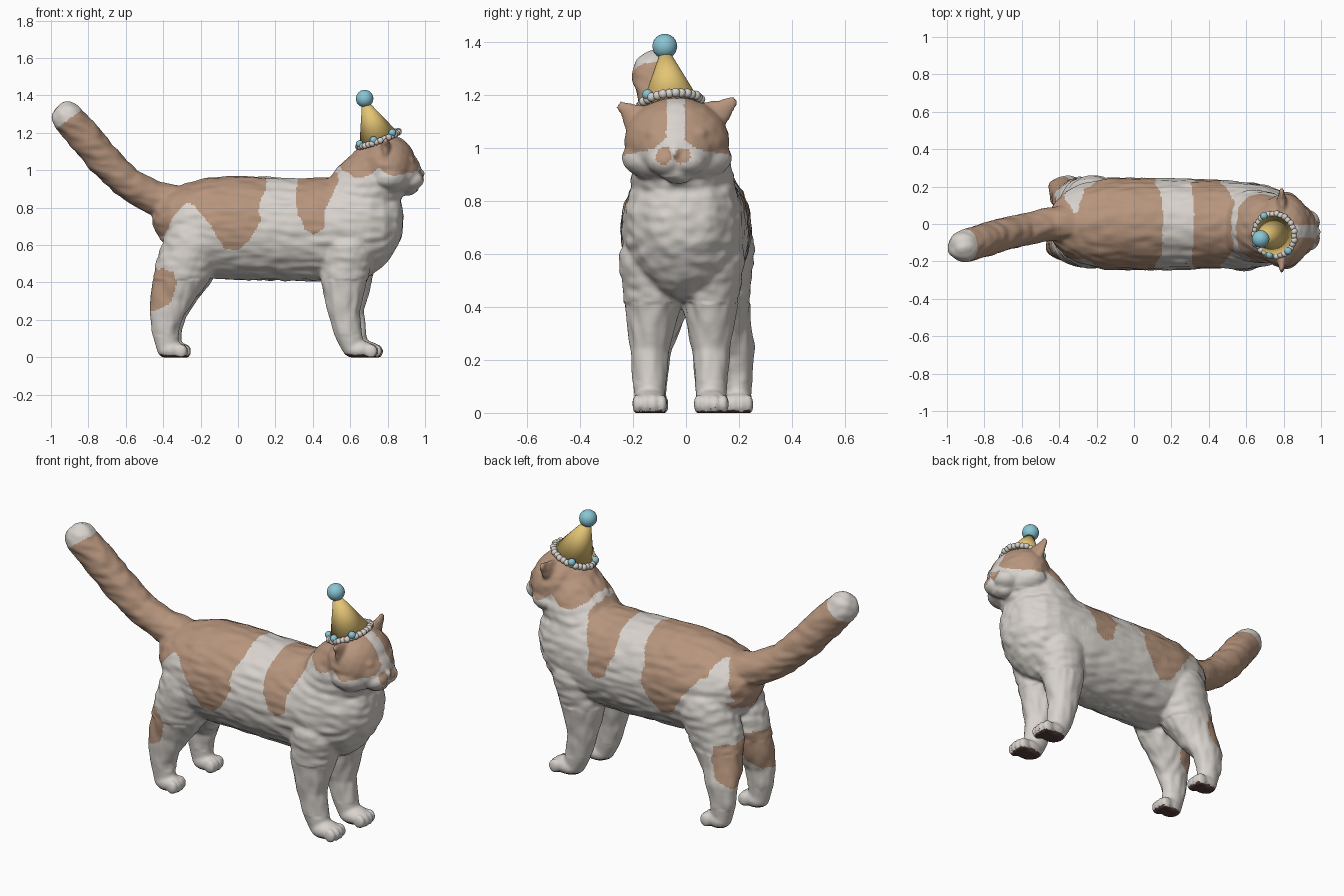
import bpy, bmesh, math
from mathutils import Vector, Matrix, noise

if "Cube" in bpy.data.objects:
    bpy.data.objects.remove(bpy.data.objects["Cube"])

# Colours
def material(name, rgb):
    m = bpy.data.materials.new(name)
    m.diffuse_color = (*rgb, 1)
    m.use_nodes = True
    m.node_tree.nodes["Principled BSDF"].inputs["Base Color"].default_value = m.diffuse_color
    return m

WHITE = material("white_fur", (.69, .65, .61))
BROWN = material("tan_fur", (.47, .30, .205))
PAD = material("paw_pad", (.09, .05, .045))
YELLOW = material("hat_yellow", (.78, .56, .18))
BLUE = material("pompom_blue", (.25, .56, .66))

HEAD_Y = -.035
bm = bmesh.new()

def blob(p, r, target=None, level=3):
    mat = Matrix.Translation(p) @ Matrix.Diagonal((*r, 1))
    bmesh.ops.create_icosphere(target or bm, subdivisions=level, radius=1, matrix=mat)

def chain(stations, steps=8):
    """Overlapping ellipsoids; station = x, y, z, rx, ry, rz (or one radius)."""
    full = [Vector(s if len(s) == 6 else (*s[:3], s[3], s[3], s[3])) for s in stations]
    for a, b in zip(full, full[1:]):
        for i in range(steps + 1):
            v = a.lerp(b, i / steps)
            blob(v[:3], v[3:], level=3)

# Torso: x, centre z, half width, half height
torso = [(-.40, .76, .12, .12), (-.35, .735, .18, .17), (-.27, .72, .22, .215),
         (-.15, .695, .248, .274), (0, .697, .25, .28), (.15, .692, .248, .279), (.3, .687, .244, .277),
         (.48, .687, .238, .28), (.6, .70, .235, .29), (.7, .72, .22, .285),
         (.77, .73, .195, .24), (.825, .745, .145, .17)]
chain([(x, 0 if x < .5 else -.01, z, .06, w, h) for x, z, w, h in torso], 10)

# Neck, tail
chain([(.64, -.01, .84, .2), (.70, -.02, .92, .19), (.75, -.03, .99, .17)])
chain([(-.3, .01, .82, .1), (-.45, 0, .855, .09), (-.59, -.03, .935, .085),
       (-.72, -.06, 1.06, .09), (-.83, -.095, 1.195, .09), (-.91, -.12, 1.285, .085)])

# Legs and paws
def paw(x, y, length, width):
    blob((x, y, .043), (length, width, .05))
    for i in (-1.5, -.5, .5, 1.5):
        blob((x + length * (.83 - .08 * abs(i)), y + i * width * .46, .036), (.033, .02, .039))

for side, fdx, hdx, fy, hy in ((-1, -.012, -.008, -.137, -.125), (1, .012, .008, .095, .195)):
    fx = side * .1 - .015
    chain([(.60 + fdx, fx, .58, .15, .14, .14), (.577 + fdx, (fx + fy) / 2, .42, .125, .105, .115),
           (.577 + fdx, fy, .25, .085, .072, .08), (.605 + fdx, fy, .12, .072, .063, .06),
           (.628 + fdx, fy, .05, .058, .055, .05)])
    paw(.662 + fdx, fy, .087, .067)
    hx = side * .105 + .01
    chain([(-.23 + hdx, hx, .62, .16, .145, .17), (-.28 + hdx, hx, .48, .155, .13, .14),
           (-.345 + hdx, (hx + hy) / 2, .33, .118, .085, .095), (-.37 + hdx, hy, .25, .095, .066, .075),
           (-.382 + hdx, hy, .16, .074, .058, .06), (-.37 + hdx, hy, .06, .06, .05, .05)])
    paw(-.35 + hdx, hy, .075, .058)

# Head, cheeks, muzzle, nose, eyelids, ears
blob((.80, HEAD_Y, 1.025), (.155, .2, .17))
blob((.81, HEAD_Y, .965), (.125, .21, .1))
blob((.875, HEAD_Y, .995), (.105, .145, .115))
blob((.91, HEAD_Y, .925), (.06, .075, .055))
blob((.967, HEAD_Y - .008, .985), (.034, .026, .025))
for s in (-1, 1):
    blob((.922, HEAD_Y + s * .042, .953), (.073, .07, .054))
    blob((.915, HEAD_Y + s * .083, 1.055), (.03, .034, .026))
    turn = Matrix.Rotation(-s * .92, 4, 'X')
    root = Vector((.79, HEAD_Y + s * .142, 1.118 + s * .008)) + turn @ Vector((0, 0, .025))
    bmesh.ops.create_cone(bm, cap_ends=True, segments=24, radius1=.088, radius2=.015, depth=.15,
                          matrix=Matrix.Translation(root) @ turn @ Matrix.Diagonal((.5, 1, 1, 1)))

# Fuse everything into one skin
mesh = bpy.data.meshes.new("cat_body")
bm.to_mesh(mesh)
bm.free()
cat = bpy.data.objects.new("cat_body", mesh)
bpy.context.collection.objects.link(cat)
rm = cat.modifiers.new("fuse", 'REMESH')
rm.mode, rm.voxel_size = 'VOXEL', .0085
sm = cat.modifiers.new("soften", 'SMOOTH')
sm.factor, sm.iterations = .5, 6
dg = bpy.context.evaluated_depsgraph_get()
skin = bpy.data.meshes.new_from_object(cat.evaluated_get(dg))
cat.modifiers.clear()
cat.data = skin
skin.name = "cat_body"

# Fur ripples, flat soles
moves = []
for v in skin.vertices:
    x, y, z = v.co
    legs = z < .42
    q = Vector((x * 26, y * 26, z * 10)) if legs else Vector((x * 11 + z * 5, y * 20, z * 27))
    amount = .002 if z < .12 or (x > .8 and z > .9) else .0065
    moves.append(v.co + v.normal * amount * noise.noise(q))
for v, p in zip(skin.vertices, moves):
    v.co = (p.x, p.y, max(p.z, .004) - .004)
skin.update()

# Coat patches as side outlines (x, z)
SADDLE = [(-.95, .64), (-.44, .64), (-.39, .65), (-.34, .76), (-.28, .82), (-.23, .81), (-.15, .706),
          (-.07, .583), (0, .567), (.064, .63), (.123, .73), (.107, .81), (.145, .893), (.17, 1.1), (-.4, 1.5), (-1.2, 1.5)]
BAND = [(.33, 1.05), (.305, .81), (.36, .68), (.41, .655), (.46, .69), (.465, .785), (.51, .88), (.54, .95), (.5, 1.05)]
HOCK = [(-.6, .46), (-.41, .475), (-.34, .465), (-.33, .385), (-.36, .29), (-.44, .25), (-.6, .25)]
FACE = [(.5, 1.3), (.555, 1.0), (.63, .96), (.70, .97), (.75, 1.01), (.82, .965), (.9, .985), (1.1, 1.01), (1.1, 1.3)]
NOTCH = [(-.40, .7), (-.36, .85), (-.32, .91), (-.28, .89), (-.26, .8), (-.3, .7)]

def inside(x, z, poly):
    hit = False
    for (ax, az), (bx, bz) in zip(poly, poly[1:] + poly[:1]):
        if (az > z) != (bz > z) and x < ax + (z - az) * (bx - ax) / (bz - az):
            hit = not hit
    return hit

def coat(c, n):
    x, y, z = c
    w = .008 * noise.noise(c * 25)
    x, z = x + w, z + w
    if z < .035 and n.z < -.6:
        return 2
    if x < -.5 and z > .7:
        return 0 if -.6 * x + .8 * z > 1.56 else 1
    # Muzzle spots
    if x > .92 and math.hypot((z - .97) / .03, (abs(y + .048 + w) - .035) / .029) < 1:
        return 1
    if x > .5 and z > .9 and inside(x, z, FACE):
        blaze = .034 + max(0, 1.04 - z) * 1.1
        return 0 if x > .83 and abs(y + .04 + w) < blaze else 1
    if y > .06 and inside(x, z, NOTCH):
        return 0
    return int(any(inside(x, z, p) for p in (SADDLE, BAND, HOCK)))

for m in (WHITE, BROWN, PAD):
    skin.materials.append(m)
for f in skin.polygons:
    f.material_index = coat(f.center, f.normal)
skin.shade_smooth()

# Party hat, tilted backwards
base, tip = Vector((.752, -.058, 1.165)), Vector((.678, -.08, 1.365))
axis = tip - base
tilt = Matrix.Translation(base) @ axis.to_track_quat('Z', 'Y').to_matrix().to_4x4()

def part(name, mat, build):
    b = bmesh.new()
    build(b)
    me = bpy.data.meshes.new(name)
    b.to_mesh(me)
    b.free()
    me.materials.append(mat)
    me.shade_smooth()
    bpy.context.collection.objects.link(bpy.data.objects.new(name, me))

def trim(b):
    for i in range(30):
        a = math.tau * i / 30
        r = .111 + .004 * (i % 2)
        blob(tilt @ Vector((r * math.cos(a), r * math.sin(a), .002)), (.018,) * 3, b, 2)

def beads(b):
    # Beads sit on the brim plane at the given x, y
    for x, y in ((.695, .043), (.725, -.165), (.825, -.145), (.65, -.105)):
        drop = (axis.x * (x - base.x) + axis.y * (y - base.y)) / axis.z
        blob((x, y, base.z - drop + .018), (.021,) * 3, b, 2)

part("hat_cone", YELLOW, lambda b: bmesh.ops.create_cone(
    b, cap_ends=True, segments=48, radius1=.11, radius2=.016, depth=axis.length,
    matrix=tilt @ Matrix.Translation((0, 0, axis.length / 2))))
part("hat_trim", WHITE, trim)
part("hat_beads", BLUE, beads)
part("hat_pompom", BLUE, lambda b: blob((.677, -.08, 1.383), (.047,) * 3, b))
